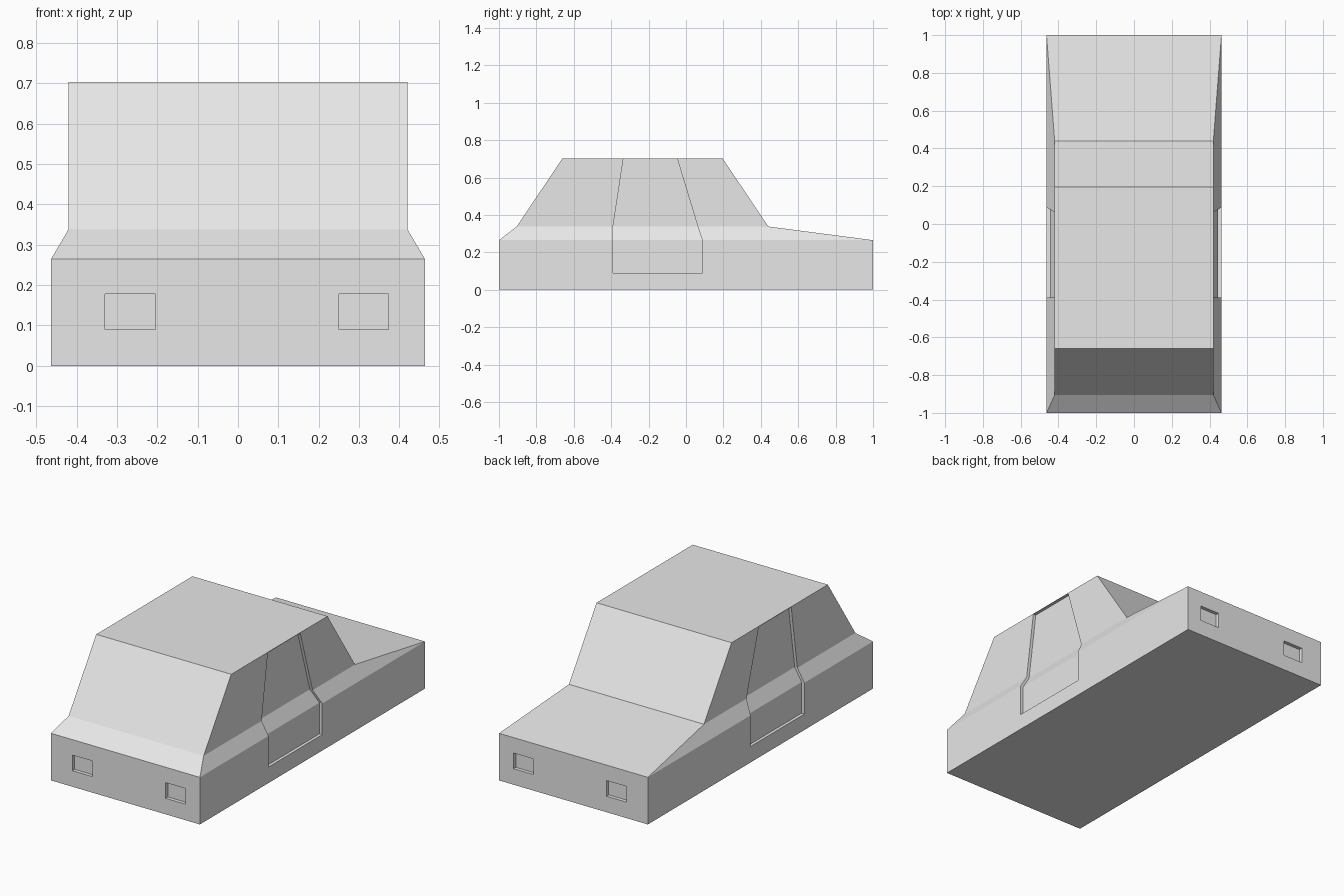
import bpy
import bmesh

if "Cube" in bpy.data.objects:
    bpy.data.objects.remove(bpy.data.objects["Cube"], do_unlink=True)

# Body levels: half width, front y, back y, z
HALF, SHOULDER = 0.463, 0.42
BODY = [(HALF, -1, 1, 0), (HALF, -1, 1, 0.265),
        (SHOULDER, -0.905, 0.44, 0.338),
        (SHOULDER, -0.66, 0.195, 0.703)]
# Door levels: outer half width, front y, back y, z
DOOR = [(HALF, -0.39, 0.087, 0.09), (HALF, -0.39, 0.087, 0.265),
        (SHOULDER, -0.39, 0.063, 0.338),
        (SHOULDER, -0.335, -0.047, 0.70)]
RECESS = 0.017


def loft(name, levels):
    """Closed solid through stacked rectangles (x0, x1, y0, y1, z)."""
    bm = bmesh.new()
    rings = [[bm.verts.new((x, y, z)) for x, y in
              ((x0, y0), (x1, y0), (x1, y1), (x0, y1))]
             for x0, x1, y0, y1, z in levels]
    for low, high in zip(rings, rings[1:]):
        for i in range(4):
            j = (i + 1) % 4
            bm.faces.new((low[i], low[j], high[j], high[i]))
    bm.faces.new(rings[0][::-1])
    bm.faces.new(rings[-1])
    bmesh.ops.recalc_face_normals(bm, faces=bm.faces)
    mesh = bpy.data.meshes.new(name)
    bm.to_mesh(mesh)
    bm.free()
    obj = bpy.data.objects.new(name, mesh)
    bpy.context.collection.objects.link(obj)
    return obj


def cut(target, cutter):
    """Subtract the cutter from the target, then discard it."""
    cutter.hide_render = True
    mod = target.modifiers.new("recess", 'BOOLEAN')
    mod.operation = 'DIFFERENCE'
    mod.solver = 'EXACT'
    mod.object = cutter
    bpy.context.view_layer.objects.active = target
    bpy.ops.object.modifier_apply(modifier=mod.name)
    bpy.data.objects.remove(cutter, do_unlink=True)


grey = bpy.data.materials.new("light_grey")
grey.use_nodes = True
grey.diffuse_color = (0.8, 0.8, 0.8, 1)
grey.node_tree.nodes["Principled BSDF"].inputs["Base Color"].default_value = grey.diffuse_color

# Car body with cabin
body = loft("car_body", [(-w, w, y0, y1, z) for w, y0, y1, z in BODY])
body.data.materials.append(grey)

# Recessed doors following the side profile
for side in (-1, 1):
    levels = []
    for w, y0, y1, z in DOOR:
        x0, x1 = sorted((side * (w - RECESS), side * 0.6))
        levels.append((x0, x1, y0, y1, z))
    cut(body, loft("door_recess", levels))

# Recessed lamps at both ends
for end in (-1, 1):
    y0, y1 = sorted((end * 0.98, end * 1.1))
    for x0, x1 in ((-0.33, -0.205), (0.25, 0.373)):
        cut(body, loft("lamp_recess", [(x0, x1, y0, y1, z) for z in (0.09, 0.178)]))
